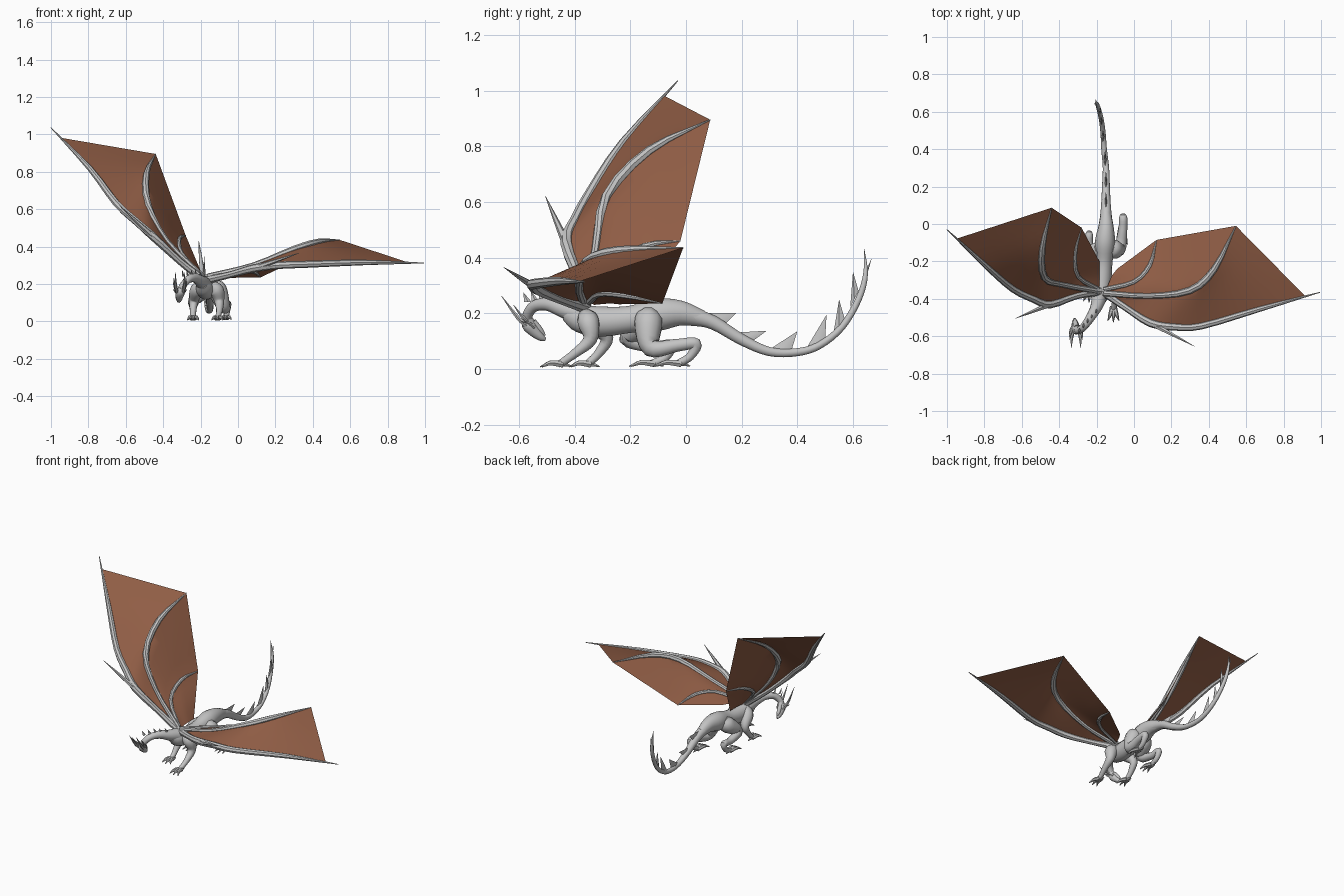
import bpy, bmesh, math
from mathutils import Vector

cube = bpy.data.objects.get("Cube")
if cube:
    bpy.data.objects.remove(cube, do_unlink=True)


def material(name, rgb):
    m = bpy.data.materials.new(name)
    m.use_nodes = True
    m.diffuse_color = (*rgb, 1)
    bsdf = m.node_tree.nodes["Principled BSDF"]
    bsdf.inputs["Base Color"].default_value = (*rgb, 1)
    bsdf.inputs["Roughness"].default_value = 0.8
    return m


GREY = material("scale grey", (0.55, 0.55, 0.55))
BROWN = material("membrane brown", (0.28, 0.11, 0.06))
X, Z = Vector((1, 0, 0)), Vector((0, 0, 1))


def finish(name, bm, mat, angle=40):
    bmesh.ops.recalc_face_normals(bm, faces=bm.faces)
    mesh = bpy.data.meshes.new(name)
    bm.to_mesh(mesh)
    bm.free()
    mesh.materials.append(mat)
    ob = bpy.data.objects.new(name, mesh)
    bpy.context.collection.objects.link(ob)
    bpy.ops.object.select_all(action='DESELECT')
    ob.select_set(True)
    bpy.context.view_layer.objects.active = ob
    bpy.ops.object.shade_smooth_by_angle(angle=math.radians(angle))
    return ob


def smooth_path(pts, steps):
    """Catmull-Rom path through points of any dimension."""
    p = [Vector(q) for q in pts]
    p = [p[0] * 2 - p[1]] + p + [p[-1] * 2 - p[-2]]
    out = []
    for i in range(1, len(p) - 2):
        a, b, c, d = p[i - 1:i + 3]
        for k in range(steps):
            t = k / steps
            out.append((b * 2 + (c - a) * t + (a * 2 - b * 5 + c * 4 - d) * t * t
                        + (b * 3 - a - c * 3 + d) * t ** 3) / 2)
    return out + [p[-2]]


def add_tube(bm, pts, radii, ref=X, sides=10, steps=4, tall=1.0):
    """Tapered tube; tall stretches the section away from ref."""
    path = smooth_path(pts, steps)
    rad = [v[0] for v in smooth_path([(r, 0) for r in radii], steps)]
    rings = []
    for i, p in enumerate(path):
        t = (path[min(i + 1, len(path) - 1)] - path[max(i - 1, 0)]).normalized()
        side = (ref - t * ref.dot(t)).normalized()
        up = side.cross(t)
        r = max(rad[i], 0.001)
        rings.append([bm.verts.new(p + side * r * math.cos(a) + up * r * tall * math.sin(a))
                      for a in (2 * math.pi * k / sides for k in range(sides))])
    for a, b in zip(rings, rings[1:]):
        for k in range(sides):
            j = (k + 1) % sides
            bm.faces.new((a[k], a[j], b[j], b[k]))
    bm.faces.new(rings[0])
    bm.faces.new(rings[-1])


def tube(name, pts, radii, **kw):
    bm = bmesh.new()
    add_tube(bm, pts, radii, **kw)
    return finish(name, bm, GREY)


def blade(bm, a, b, tip, width):
    """Thin fin with a diamond base from a to b."""
    a, b, tip = Vector(a), Vector(b), Vector(tip)
    mid = (a + b) / 2
    base = [bm.verts.new(v) for v in (a, mid + X * width, b, mid - X * width)]
    top = bm.verts.new(tip)
    bm.faces.new(base)
    for k in range(4):
        bm.faces.new((base[k], base[(k + 1) % 4], top))


# Body, neck and tail
tube("torso", [(-.19, -.43, .2), (-.18, -.38, .18), (-.17, -.3, .17), (-.16, -.2, .178),
               (-.155, -.1, .195), (-.15, -.02, .2), (-.15, .06, .18)],
     [.025, .046, .05, .045, .054, .042, .027], sides=14, tall=1.1)
tail = [(-.15, .02, .19), (-.15, .1, .165), (-.15, .2, .105), (-.15, .3, .062), (-.16, .4, .06),
        (-.165, .48, .085), (-.175, .56, .15), (-.19, .62, .25), (-.2, .645, .34), (-.21, .64, .43)]
tube("tail", tail, [.034, .026, .021, .017, .015, .014, .013, .012, .009, .001])
tube("neck", [(-.18, -.37, .195), (-.2, -.44, .215), (-.23, -.495, .232), (-.265, -.545, .225),
              (-.295, -.57, .19), (-.305, -.56, .165)], [.045, .033, .025, .021, .019, .018])

# Fins along the tail and spikes along the neck
bm = bmesh.new()
for a, b, tip in [((.04, .2), (.14, .16), (.18, .2)), ((.17, .13), (.24, .1), (.29, .137)),
                  ((.3, .07), (.38, .07), (.4, .135)), ((.43, .07), (.5, .105), (.505, .195)),
                  ((.53, .13), (.57, .18), (.55, .25)), ((.59, .22), (.62, .28), (.6, .35))]:
    x = -.15 - .09 * max(0, a[0] - .25)
    blade(bm, (x, *a), (x, *b), (x, *tip), .008)
blade(bm, (-.2, .64, .3), (-.2, .645, .35), (-.205, .668, .4), .006)
finish("tail_fins", bm, GREY)
bm = bmesh.new()
for k in range(5):
    x, y, z = -.2 - .023 * k, -.46 - .027 * k, .24 + .004 * (2 - abs(k - 2))
    blade(bm, (x, y + .014, z), (x, y - .014, z), (x - .006, y - .016, z + .035), .007)
finish("neck_spikes", bm, GREY)

# Head, jaw and horns
tube("head", [(-.303, -.578, .18), (-.308, -.567, .16), (-.313, -.545, .135), (-.316, -.52, .113),
              (-.318, -.505, .105)], [.012, .025, .022, .014, .006])
tube("jaw", [(-.308, -.55, .17), (-.314, -.525, .14), (-.317, -.507, .12)], [.013, .012, .004])
for side, label in ((-1, "right"), (1, "left")):
    def h(dx, y, z):
        return (-.31 + side * dx, y, z)
    tube(label + "_horn", [h(.013, -.567, .15), h(.022, -.605, .185), h(.025, -.663, .262)],
         [.01, .008, .001], sides=6)
    tube(label + "_small_horn", [h(.018, -.56, .165), h(.03, -.59, .19), h(.034, -.62, .23)],
         [.008, .006, .001], sides=6)
    tube(label + "_cheek_spike", [h(.016, -.545, .15), h(.03, -.565, .165), h(.036, -.59, .17)],
         [.008, .005, .001], sides=6)


# Legs with clawed feet
def leg(name, pts, radii, reach):
    bm = bmesh.new()
    add_tube(bm, pts, radii, steps=5)
    foot = Vector(pts[-1])
    for k in (-1, 0, 1):
        knuckle = foot + Vector((k * .018, -reach * .45, .005))
        end = foot + Vector((k * .03, -reach * (1 - .12 * abs(k)), -.009))
        add_tube(bm, [foot + Vector((k * .006, .012, 0)), knuckle, end], [.013, .01, .002],
                 sides=6, steps=3)
    add_tube(bm, [foot, foot + Vector((0, .02, 0)), foot + Vector((0, .045, -.008))],
             [.012, .009, .002], sides=6, steps=2)
    finish(name, bm, GREY)


leg("left_front_leg", [(-.15, -.36, .19), (-.115, -.35, .165), (-.1, -.345, .105), (-.1, -.4, .055),
                       (-.11, -.455, .016)], [.03, .04, .026, .017, .014], .07)
leg("right_front_leg", [(-.19, -.36, .19), (-.22, -.33, .165), (-.235, -.285, .11),
                        (-.24, -.315, .055), (-.24, -.355, .016)], [.03, .038, .025, .017, .014], .065)
leg("left_hind_leg", [(-.135, -.13, .2), (-.11, -.135, .165), (-.075, -.125, .075), (-.06, -.03, .085),
                      (-.058, .035, .09), (-.06, .015, .045), (-.065, -.03, .018)],
    [.035, .052, .034, .024, .022, .016, .014], .09)
leg("right_hind_leg", [(-.18, -.13, .2), (-.2, -.15, .165), (-.235, -.21, .11), (-.24, -.12, .08),
                       (-.24, -.055, .085), (-.24, -.075, .04), (-.24, -.125, .018)],
    [.035, .05, .032, .022, .02, .016, .014], .08)


# Wings: arm with outer finger, two inner fingers, thumb claw and membrane
def wing(label, lead, middle, inner, anchor, thumb):
    tube(label + "_wing_edge", lead, [.022, .018, .022, .02, .019, .015, .002], ref=Z, sides=8, steps=3)
    tube(label + "_middle_finger", middle, [.016, .014, .019, .017, .002], ref=Z, sides=8, steps=3)
    tube(label + "_inner_finger", inner, [.013, .012, .012, .002], ref=Z, sides=8, steps=3)
    tube(label + "_thumb_claw", [lead[2], Vector(lead[2]).lerp(Vector(thumb), .4), thumb],
         [.016, .011, .001], ref=Z, sides=6, steps=3)
    count = 24

    def sample(pts, end=1.0):
        fine = smooth_path(pts, 12)
        out = []
        for k in range(count + 1):
            f = end * k / count * (len(fine) - 1)
            i = min(int(f), len(fine) - 2)
            out.append(fine[i].lerp(fine[i + 1], f - i))
        return out

    ribs = [sample(lead, .96), sample(middle), sample(inner), sample(anchor)]
    bm = bmesh.new()
    rows = []
    for a, b in zip(ribs, ribs[1:]):
        for s in range(4):
            rows.append([bm.verts.new(p.lerp(q, s / 4)) for p, q in zip(a, b)])
    rows.append([bm.verts.new(p) for p in ribs[-1]])
    for a, b in zip(rows, rows[1:]):
        for k in range(count):
            bm.faces.new((a[k], a[k + 1], b[k + 1], b[k]))
    finish(label + "_wing_membrane", bm, BROWN)


wing("right",
     [(-.18, -.36, .22), (-.31, -.385, .32), (-.45, -.43, .45), (-.54, -.4, .53), (-.65, -.345, .63),
      (-.79, -.225, .815), (-1, -.03, 1.035)],
     [(-.19, -.36, .24), (-.38, -.325, .43), (-.48, -.285, .62), (-.49, -.13, .785), (-.44, .087, .895)],
     [(-.19, -.35, .24), (-.3, -.28, .36), (-.315, -.15, .44), (-.28, -.02, .46)],
     [(-.185, -.33, .23), (-.185, -.27, .235), (-.185, -.2, .235)],
     (-.635, -.505, .62))
wing("left",
     [(-.17, -.36, .22), (-.04, -.45, .25), (.09, -.53, .285), (.22, -.55, .3), (.36, -.545, .305),
      (.67, -.455, .315), (.995, -.365, .312)],
     [(-.16, -.37, .24), (.08, -.385, .3), (.3, -.355, .385), (.43, -.24, .425), (.545, -.01, .435)],
     [(-.16, -.35, .24), (0, -.31, .27), (.085, -.22, .265), (.12, -.085, .235)],
     [(-.14, -.33, .23), (-.12, -.28, .235), (-.09, -.24, .232)],
     (.325, -.655, .365))
